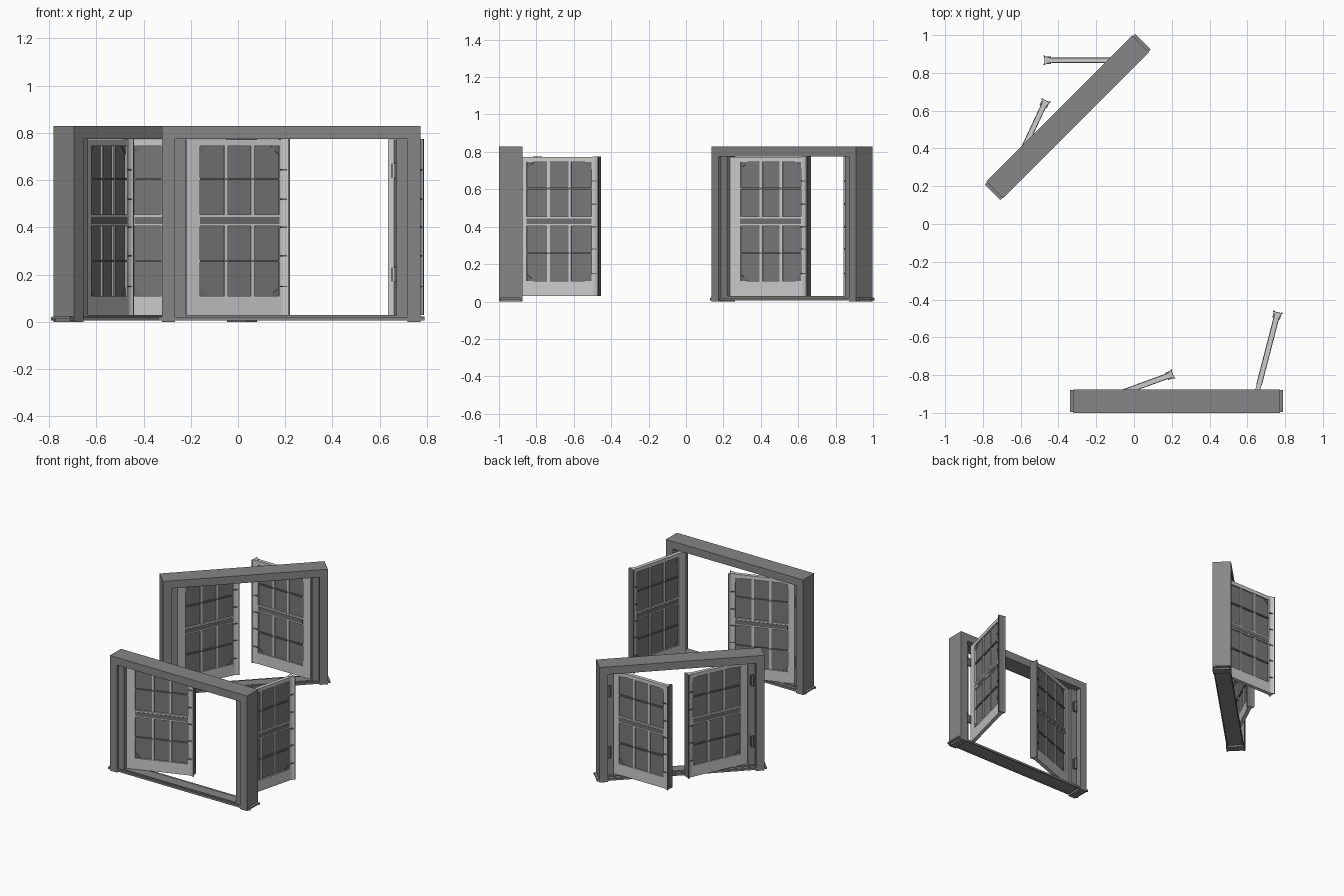
import bpy, bmesh, math
from mathutils import Matrix, Vector

if "Cube" in bpy.data.objects:
    bpy.data.objects.remove(bpy.data.objects["Cube"])


def grey(name, v):
    m = bpy.data.materials.new(name)
    m.diffuse_color = (v, v, v, 1)
    m.use_nodes = True
    m.node_tree.nodes["Principled BSDF"].inputs["Base Color"].default_value = m.diffuse_color
    return m


FRAME = grey("frame_grey", 0.24)
GLASS = grey("glass_grey", 0.19)
BAR = grey("bar_grey", 0.16)


def finish(name, bm, M, mat=None):
    bmesh.ops.recalc_face_normals(bm, faces=bm.faces)
    bm.transform(M)
    me = bpy.data.meshes.new(name)
    bm.to_mesh(me)
    bm.free()
    if mat:
        me.materials.append(mat)
    ob = bpy.data.objects.new(name, me)
    bpy.context.collection.objects.link(ob)
    return ob


def add_box(bm, x0, x1, y0, y1, z0, z1):
    M = Matrix.Translation(((x0 + x1) / 2, (y0 + y1) / 2, (z0 + z1) / 2))
    bmesh.ops.create_cube(bm, size=1, matrix=M @ Matrix.Diagonal((x1 - x0, y1 - y0, z1 - z0, 1)))


def boxes(name, items, M, mat=None):
    bm = bmesh.new()
    for b in items:
        add_box(bm, *b)
    return finish(name, bm, M, mat)


def add_prism(bm, pts, vec):
    a = [bm.verts.new(p) for p in pts]
    b = [bm.verts.new(Vector(p) + Vector(vec)) for p in pts]
    bm.faces.new(a)
    bm.faces.new(b[::-1])
    for i in range(len(a)):
        j = (i + 1) % len(a)
        bm.faces.new((a[i], b[i], b[j], a[j]))


W, D = 0.547, 0.0625          # half width and half depth of a frame
L, T = 0.454, 0.013           # sash length and half thickness
Z0, Z1 = 0.03, 0.772          # sash bottom and top
G0, G1, GZ0, GZ1 = 0.06, 0.418, 0.11, 0.745   # glazed area


def frame(M, tag):
    # outer jambs and header
    boxes("outer_frame_" + tag, [
        (-W, -W + 0.055, -D, D, 0.01, 0.775), (W - 0.055, W, -D, D, 0.01, 0.775),
        (-W, W, -D, D, 0.775, 0.83)], M, FRAME)
    # inner stops, stepped back from both faces
    boxes("jamb_stops_" + tag, [
        (-W + 0.055, -W + 0.101, -0.045, 0.02, 0.029, 0.775),
        (W - 0.101, W - 0.055, -0.045, 0.02, 0.029, 0.775)], M, FRAME)
    # sill with horns and a drip lip on each edge
    boxes("sill_" + tag, [
        (-0.564, 0.564, -0.05, 0.05, 0.012, 0.022),
        (-W + 0.05, W - 0.05, -0.045, 0.03, 0.022, 0.029),
        (-0.564, 0.564, -0.058, -0.05, 0.006, 0.02),
        (-0.564, 0.564, 0.05, 0.058, 0.006, 0.02)], M, FRAME)
    # feet under the jambs
    boxes("jamb_feet_" + tag, [(-W, -W + 0.055, -D, D, 0, 0.012),
                               (W - 0.055, W, -D, D, 0, 0.012)], M, FRAME)


def sash(M, start, deg, tag):
    S = M @ Matrix.Translation((*start, 0)) @ Matrix.Rotation(math.radians(deg), 4, 'Z')
    # stiles, rails and the upright glazing bars
    uprights = [(u - 0.008, u + 0.008, -0.010, 0.010, GZ0, GZ1) for u in (0.18, 0.298)]
    boxes("sash_frame_" + tag, [
        (0, G0, -T, T, Z0, Z1), (G1, L - 0.03, -T, T, Z0, Z1),
        (G0, G1, -T, T, Z0, GZ0), (G0, G1, -T, T, GZ1, Z1),
        (G0, G1, -T, T, 0.405, 0.455)] + uprights, S)
    # glass
    boxes("glass_" + tag, [(G0, G1, -0.003, 0.003, GZ0, GZ1)], S, GLASS)
    # dark cross bars and band along the middle rail
    bars = [(G0, G1, -0.0115, 0.0115, z - 0.005, z + 0.005) for z in (0.258, 0.605)]
    bars += [(G0, G1, -T - 0.002, T + 0.002, 0.414, 0.445)]
    boxes("cross_bars_" + tag, bars, S, BAR)
    # triangular corner braces
    bm = bmesh.new()
    for u, q in ((G0, 1), (G1, -1)):
        for z, s in ((GZ0, 1), (GZ1, -1)):
            add_prism(bm, [(u, -0.006, z), (u + q * 0.038, -0.006, z), (u, -0.006, z + s * 0.038)],
                      (0, 0.012, 0))
    finish("corner_braces_" + tag, bm, S, BAR)
    # flared meeting stile
    half = [(L - 0.03, T), (L - 0.02, 0.0145), (L - 0.01, 0.019), (L - 0.003, 0.0245)]
    bm = bmesh.new()
    add_prism(bm, [(u, v, Z0) for u, v in half + [(u, -v) for u, v in reversed(half)]],
              (0, 0, Z1 - Z0 + 0.003))
    finish("meeting_stile_" + tag, bm, S)
    # dark closing strip with a hollow edge
    strip = [(L - 0.003, 0.0245), (L + 0.006, 0.026), (L + 0.001, 0.013)]
    bm = bmesh.new()
    add_prism(bm, [(u, v, Z0) for u, v in strip + [(u, -v) for u, v in reversed(strip)]],
              (0, 0, Z1 - Z0 + 0.003))
    finish("closing_strip_" + tag, bm, S, BAR)
    # small clips on the meeting stile
    boxes("stile_clips_" + tag, [(L - 0.034, L - 0.006, -0.021, 0.021, z - 0.003, z + 0.003)
                                 for z in (0.15, 0.28, 0.4, 0.52, 0.645)], S, BAR)
    # hinges: knuckle, leaf on the stop, leaf to the sash
    side = math.copysign(1, start[0])
    piv = Vector((side * 0.476, 0.034))
    d = Vector(start) - piv
    H = M @ Matrix.Translation((*piv, 0))
    A = H @ Matrix.Rotation(math.atan2(d.y, d.x), 4, 'Z')
    for i, z in enumerate((0.2, 0.64)):
        bm = bmesh.new()
        bmesh.ops.create_cone(bm, cap_ends=True, segments=12, radius1=0.009, radius2=0.009,
                              depth=0.08, matrix=Matrix.Translation((0, 0, z)))
        finish(f"hinge_knuckle_{tag}_{i}", bm, H, BAR)
        boxes(f"hinge_stop_leaf_{tag}_{i}",
              [(-0.015, 0.015, -0.014, -0.006, z - 0.035, z + 0.035)], H, BAR)
        boxes(f"hinge_sash_leaf_{tag}_{i}",
              [(0, d.length, -0.003, 0.003, z - 0.03, z + 0.03)], A, BAR)


# front window, then the one standing at 45 degrees behind it
for tag, centre, turn, right_start, right_deg in (
        ("front", (0.2255, -0.9375), 0, (0.422, 0.03), 75.5),
        ("rear", (-0.351, 0.567), 45, (0.446, -0.022), 135)):
    M = Matrix.Translation((*centre, 0)) @ Matrix.Rotation(math.radians(turn), 4, 'Z')
    frame(M, tag)
    sash(M, (-0.447, -0.013), 20, tag + "_left")
    sash(M, right_start, right_deg, tag + "_right")
